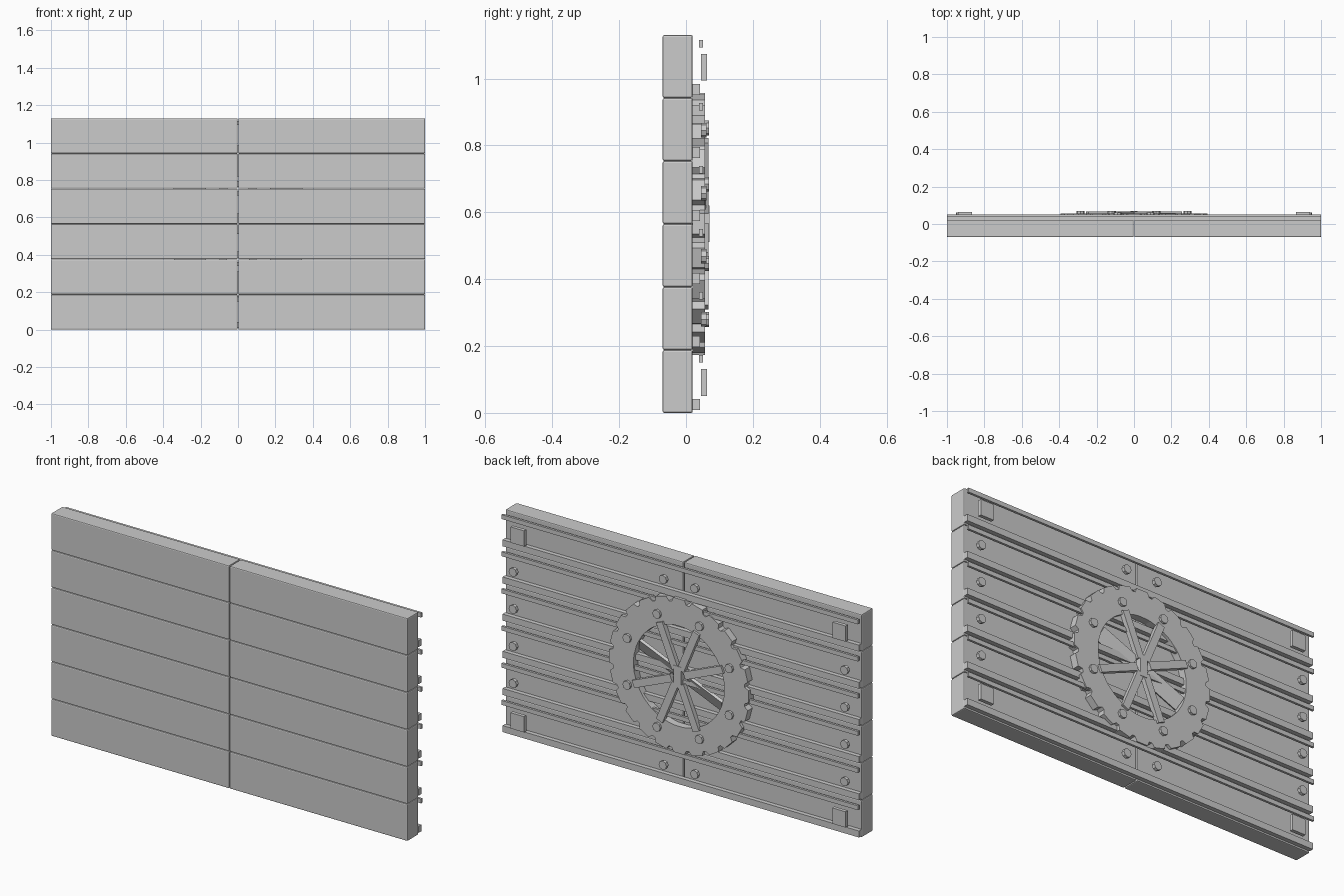
import bpy, bmesh
from math import sin, cos, pi, radians
from mathutils import Matrix, Vector

cube = bpy.data.objects.get("Cube")
if cube:
    bpy.data.objects.remove(cube, do_unlink=True)

grey = bpy.data.materials.new("plain grey")
grey.use_nodes = True
tone = (0.6, 0.6, 0.6, 1)
grey.diffuse_color = tone
grey.node_tree.nodes["Principled BSDF"].inputs["Base Color"].default_value = tone

PITCH, ROWS = 0.1885, 6
HUB_Z = PITCH * ROWS / 2


def finish(name, bm, bevel=0):
    bmesh.ops.recalc_face_normals(bm, faces=bm.faces)
    mesh = bpy.data.meshes.new(name)
    bm.to_mesh(mesh)
    bm.free()
    mesh.materials.append(grey)
    obj = bpy.data.objects.new(name, mesh)
    bpy.context.collection.objects.link(obj)
    if bevel:
        mod = obj.modifiers.new("Bevel", "BEVEL")
        mod.width, mod.segments = bevel, 2
    return obj


def box(name, x, y, z, bevel=0):
    """Box from (low, high) ranges."""
    bm = bmesh.new()
    size = [b - a for a, b in (x, y, z)]
    mid = [(a + b) / 2 for a, b in (x, y, z)]
    bmesh.ops.create_cube(bm, size=1, matrix=Matrix.Translation(mid) @ Matrix.Diagonal((*size, 1)))
    return finish(name, bm, bevel)


def bolt(name, x, z, y0, y1, radius=0.022):
    bm = bmesh.new()
    place = Matrix.Translation((x, (y0 + y1) / 2, z)) @ Matrix.Rotation(pi / 2, 4, "X")
    bmesh.ops.create_cone(bm, cap_ends=True, segments=8, radius1=radius, radius2=radius,
                          depth=y1 - y0, matrix=place)
    return finish(name, bm)


def spoke(name, angle, inner, outer, width, y0, y1, tilt=0):
    """Radial bar, angle measured from straight up towards +x."""
    bm = bmesh.new()
    place = (Matrix.Translation((0, (y0 + y1) / 2, HUB_Z)) @ Matrix.Rotation(angle, 4, "Y")
             @ Matrix.Translation((0, 0, (inner + outer) / 2)) @ Matrix.Rotation(tilt, 4, "Z")
             @ Matrix.Diagonal((width, y1 - y0, outer - inner, 1)))
    bmesh.ops.create_cube(bm, size=1, matrix=place)
    return finish(name, bm)


# Planks with their back rails and bolts
for row in range(ROWS):
    z = row * PITCH
    mid = z + PITCH / 2 - 0.003
    for side, x in (("right", (-1, -0.002)), ("left", (0.002, 1))):
        box(f"plank_{side}_{row}", x, (-0.07, 0.02), (z, z + PITCH - 0.001), 0.005)
    box(f"ledge_rail_{row}", (-1, 1), (0.02, 0.042), (z + 0.009, z + 0.042))
    box(f"upper_rail_{row}", (-1, 1), (0.039, 0.051), (z + 0.151, z + 0.173))
    outer_row = row in (0, ROWS - 1)
    for s in (-1, 1):
        if outer_row:
            x = sorted((s * 0.865, s * 0.94))
            box(f"corner_plate_{row}", x, (0.045, 0.063), (mid - 0.04, mid + 0.04))
            bolt(f"centre_bolt_{row}", s * 0.088, mid, 0.045, 0.062)
        else:
            bolt(f"end_bolt_{row}", s * 0.93, mid, 0.045, 0.062)

# Toothed wheel ring
TEETH, HOLE = 24, 0.255
outline = []
for tooth in range(TEETH):
    for offset, radius in ((-0.3, 0.393), (0.3, 0.393), (0.42, 0.372), (0.58, 0.372)):
        outline.append((2 * pi * (tooth + offset) / TEETH, radius))
bm = bmesh.new()


def ring_point(angle, radius, y):
    return bm.verts.new((radius * sin(angle), y, HUB_Z + radius * cos(angle)))


loops = [[ring_point(a, r if wide else HOLE, y) for a, r in outline]
         for wide, y in ((1, 0.02), (1, 0.057), (0, 0.057), (0, 0.02))]
for i in range(4):
    here, there = loops[i], loops[(i + 1) % 4]
    for j in range(len(here)):
        k = (j + 1) % len(here)
        bm.faces.new((here[j], here[k], there[k], there[j]))
finish("toothed_ring", bm)

# Spokes and ring bolts; one opposite pair is set deeper and turned
for i in range(8):
    angle = radians(22.5 + 45 * i)
    bolt(f"ring_bolt_{i}", 0.31 * sin(angle), HUB_Z + 0.31 * cos(angle), 0.055, 0.069)
    if i in (1, 5):
        tilt = radians(-25 if i == 1 else 25)
        spoke(f"deep_spoke_{i}", angle, 0.04, 0.25, 0.07, 0.03, 0.045, tilt)
    else:
        spoke(f"spoke_{i}", angle, 0.04, 0.27, 0.038, 0.045, 0.068)

# Hub block
box("hub", (-0.02, 0.02), (0.02, 0.07), (HUB_Z - 0.055, HUB_Z + 0.055))
